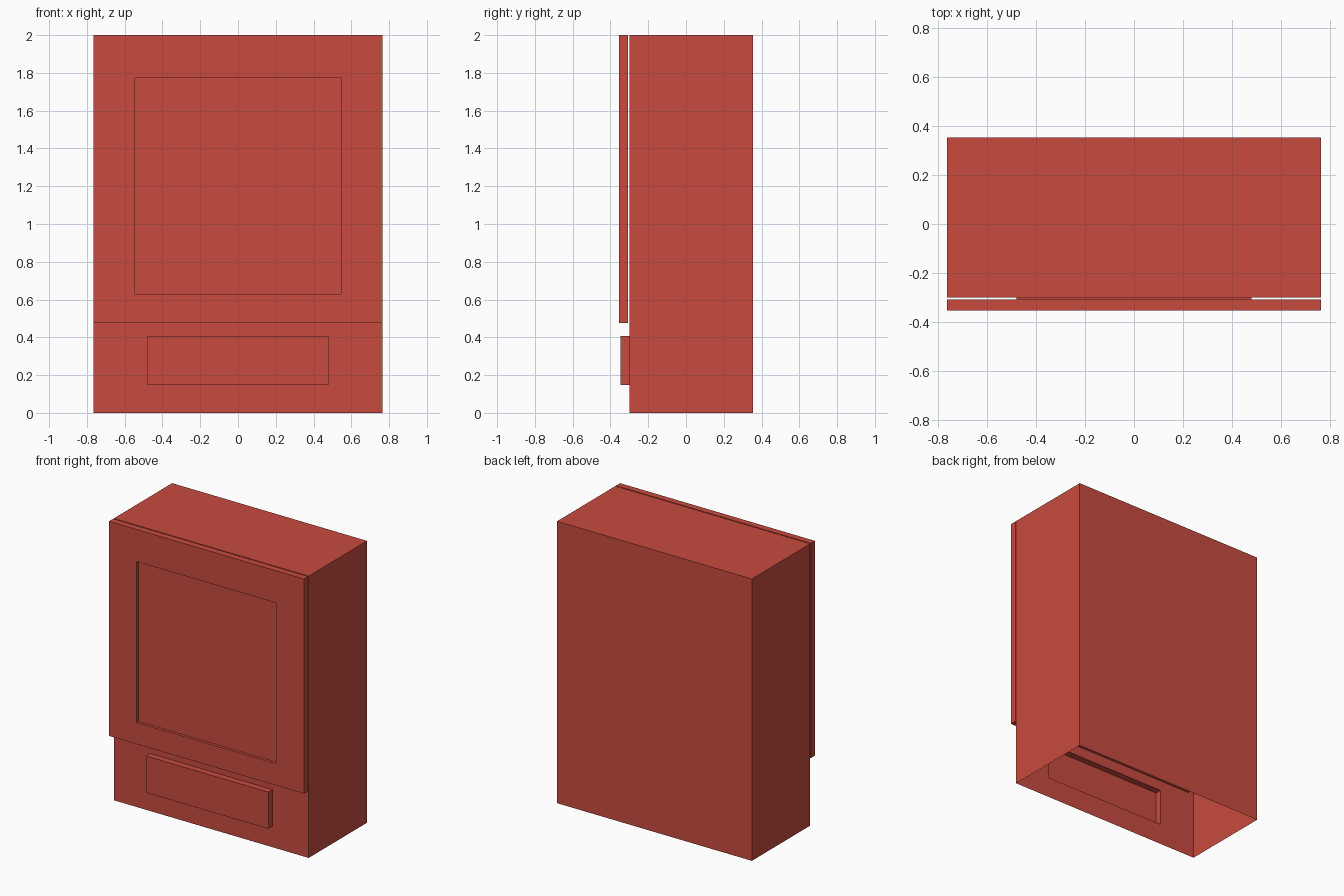
import bpy, bmesh
from math import copysign
from mathutils import Vector

if "Cube" in bpy.data.objects:
    bpy.data.objects.remove(bpy.data.objects["Cube"])

HALF_W, FRONT, BACK = 0.765, -0.30, 0.354

red = bpy.data.materials.new("red_paint")
red.diffuse_color = (0.58, 0.07, 0.05, 1)
red.use_nodes = True
red.node_tree.nodes["Principled BSDF"].inputs["Base Color"].default_value = red.diffuse_color


def box(bm, y0, y1, z0, z1):
    bmesh.ops.create_cube(bm, size=1)
    for v in bm.verts:
        v.co = Vector((v.co.x * 2 * HALF_W,
                       y0 if v.co.y < 0 else y1,
                       z0 if v.co.z < 0 else z1))


def front_face(bm, y, z):
    """The -y facing face whose centre is closest to height z."""
    bm.normal_update()
    faces = [f for f in bm.faces if f.normal.y < -0.9
             and abs(f.calc_center_median().y - y) < 1e-4]
    return min(faces, key=lambda f: abs(f.calc_center_median().z - z))


def push_panel(bm, face, half_w, z0, z1, y):
    """Inset a rectangle into a front face, then move it to depth y."""
    for target_y in (face.verts[0].co.y, y):
        bmesh.ops.inset_individual(bm, faces=[face], thickness=0.005)
        mid = face.calc_center_median().z
        for v in face.verts:
            v.co = Vector((copysign(half_w, v.co.x), target_y,
                           z1 if v.co.z > mid else z0))


def finish(bm, name):
    bm.normal_update()
    mesh = bpy.data.meshes.new(name)
    bm.to_mesh(mesh)
    bm.free()
    mesh.materials.append(red)
    bpy.context.collection.objects.link(bpy.data.objects.new(name, mesh))


# Cabinet: open underneath, raised tray below, storage cavity behind the door
bm = bmesh.new()
box(bm, FRONT, BACK, 0, 2)
bottom = min(bm.faces, key=lambda f: f.calc_center_median().z)
bmesh.ops.delete(bm, geom=[bottom], context='FACES_ONLY')
bmesh.ops.bisect_plane(bm, geom=bm.verts[:] + bm.edges[:] + bm.faces[:],
                       plane_co=(0, 0, 0.44), plane_no=(0, 0, 1))
push_panel(bm, front_face(bm, FRONT, 0.2), 0.48, 0.148, 0.408, -0.346)
push_panel(bm, front_face(bm, FRONT, 1.2), 0.72, 0.48, 1.955, 0.2)
finish(bm, "cabinet")

# Door with a shallow recessed window
bm = bmesh.new()
box(bm, -0.354, -0.308, 0.477, 2)
push_panel(bm, front_face(bm, -0.354, 1.2), 0.548, 0.63, 1.772, -0.334)
finish(bm, "door")
